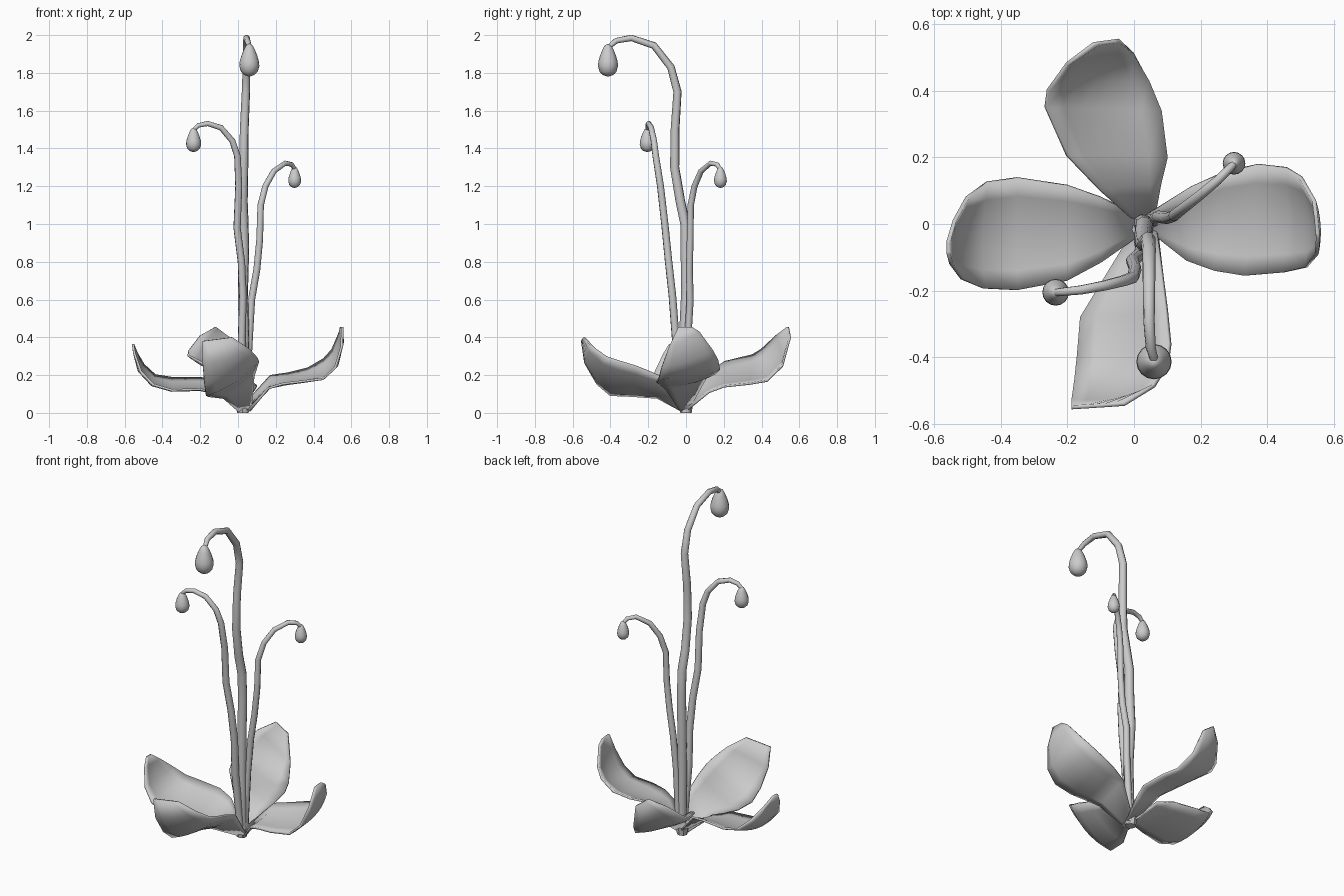
import bpy, bmesh, math
from mathutils import Vector

if "Cube" in bpy.data.objects:
    bpy.data.objects.remove(bpy.data.objects["Cube"])


def shade(ob, angle):
    bpy.ops.object.select_all(action='DESELECT')
    ob.select_set(True)
    bpy.context.view_layer.objects.active = ob
    bpy.ops.object.shade_smooth_by_angle(angle=math.radians(angle))


def finish(name, bm, angle=40):
    bmesh.ops.recalc_face_normals(bm, faces=bm.faces)
    me = bpy.data.meshes.new(name)
    bm.to_mesh(me)
    bm.free()
    ob = bpy.data.objects.new(name, me)
    bpy.context.collection.objects.link(ob)
    shade(ob, angle)
    return ob


# Leaf: rows between two edge lines, joined by a sagging cross-section
def leaf(name, edge_a, edge_b, sag=0.024, n=6):
    bm = bmesh.new()
    edge_a, edge_b = [Vector(p) for p in edge_a], [Vector(p) for p in edge_b]
    last = len(edge_a) - 1
    grid = []
    for i, (a, b) in enumerate(zip(edge_a, edge_b)):
        j, k = max(i - 1, 0), min(i + 1, last)
        along = (edge_a[k] + edge_b[k]) - (edge_a[j] + edge_b[j])
        normal = along.cross(b - a).normalized()   # points down / outward
        if normal.z > 0:
            normal = -normal
        depth = sag * min(1, (b - a).length / 0.27) ** 2 if 0 < i < last else 0
        grid.append([bm.verts.new(a.lerp(b, t / n) + normal * depth * 4 * (t / n) * (1 - t / n))
                     for t in range(n + 1)])
    for r0, r1 in zip(grid, grid[1:]):
        for t in range(n):
            bm.faces.new((r0[t], r0[t + 1], r1[t + 1], r1[t]))
    ob = finish(name, bm)
    mod = ob.modifiers.new("thickness", 'SOLIDIFY')
    mod.thickness = 0.012
    mod.offset = 0


# Stem: eight-sided tapered tube along a path
def stem(name, pts, r0, r1):
    cu = bpy.data.curves.new(name, 'CURVE')
    cu.dimensions = '3D'
    cu.bevel_depth = 1.0
    cu.bevel_resolution = 2
    cu.use_fill_caps = True
    sp = cu.splines.new('POLY')
    sp.points.add(len(pts) - 1)
    for i, p in enumerate(pts):
        sp.points[i].co = (*p, 1)
        f = i / (len(pts) - 1)
        sp.points[i].radius = r0 + (r1 - r0) * f ** 2
    ob = bpy.data.objects.new(name, cu)
    bpy.context.collection.objects.link(ob)
    bpy.ops.object.select_all(action='DESELECT')
    ob.select_set(True)
    bpy.context.view_layer.objects.active = ob
    bpy.ops.object.convert(target='MESH')
    ob = bpy.context.view_layer.objects.active
    # weld cap seams, then smooth
    bm = bmesh.new()
    bm.from_mesh(ob.data)
    bmesh.ops.remove_doubles(bm, verts=bm.verts, dist=1e-5)
    bm.to_mesh(ob.data)
    bm.free()
    shade(ob, 70)


# Bud: teardrop turned around z
def bud(name, x, y, z0, h, r, seg=16):
    prof = [(0.5, 0.05), (0.84, 0.15), (1, 0.32), (0.96, 0.46), (0.8, 0.63), (0.58, 0.8), (0.34, 0.94)]
    bm = bmesh.new()
    rings = [[bm.verts.new((x + r * f * math.cos(2 * math.pi * s / seg),
                            y + r * f * math.sin(2 * math.pi * s / seg), z0 + h * g))
              for s in range(seg)] for f, g in prof]
    bot, top = bm.verts.new((x, y, z0)), bm.verts.new((x, y, z0 + h))
    for s in range(seg):
        t = (s + 1) % seg
        bm.faces.new((bot, rings[0][t], rings[0][s]))
        bm.faces.new((top, rings[-1][s], rings[-1][t]))
        for a, b in zip(rings, rings[1:]):
            bm.faces.new((a[s], a[t], b[t], b[s]))
    finish(name, bm, 60)


leaf("leaf_right",
     [(.04, .03, .05), (.17, .11, .195), (.27, .155, .21), (.37, .178, .235), (.455, .168, .285), (.50, .14, .335), (.54, .07, .43), (.545, .03, .455)],
     [(.06, -.03, .01), (.16, -.11, .13), (.24, -.14, .155), (.33, -.155, .165), (.45, -.145, .18), (.515, -.13, .24), (.548, -.09, .35), (.552, -.04, .455)])
leaf("leaf_left",
     [(.02, -.03, .02), (-.10, -.115, .10), (-.20, -.17, .125), (-.35, -.198, .12), (-.45, -.193, .15), (-.515, -.165, .22), (-.548, -.12, .315), (-.556, -.09, .365)],
     [(.01, .03, .04), (-.10, .08, .165), (-.20, .115, .185), (-.35, .138, .185), (-.44, .125, .20), (-.50, .08, .255), (-.538, .01, .32), (-.556, -.05, .365)])
leaf("leaf_front",
     [(.07, -.02, .03), (.083, -.14, .195), (.098, -.26, .245), (.108, -.36, .275), (.10, -.42, .295), (.06, -.485, .34), (-.03, -.54, .40)],
     [(.0, -.02, .01), (-.08, -.15, .08), (-.16, -.28, .09), (-.17, -.40, .095), (-.178, -.47, .155), (-.187, -.53, .26), (-.188, -.55, .38)])
leaf("leaf_back",
     [(.0, .01, .04), (-.10, .10, .20), (-.20, .205, .27), (-.265, .35, .305), (-.258, .40, .335), (-.20, .48, .41), (-.12, .54, .455)],
     [(.06, .01, .02), (.08, .12, .11), (.10, .20, .14), (.082, .34, .155), (.045, .43, .17), (.0, .51, .25), (-.045, .55, .40)])

stem("stem_tall", [(.03, 0, .005), (.032, -.01, .4), (.026, .002, .65), (.032, -.002, .85), (.03, -.004, 1.0), (.026, -.03, 1.12),
                   (.03, -.06, 1.3), (.033, -.058, 1.5), (.042, -.045, 1.7), (.045, -.08, 1.83),
                   (.045, -.17, 1.945), (.045, -.29, 1.985), (.05, -.37, 1.97), (.06, -.405, 1.94)], .028, .013)
stem("stem_left", [(.03, -.015, .02), (.02, -.055, .4), (.026, -.072, .62), (.018, -.092, .8), (-.005, -.11, .98),
                   (.004, -.135, 1.2), (-.003, -.16, 1.36), (-.03, -.17, 1.44), (-.09, -.185, 1.51),
                   (-.16, -.198, 1.532), (-.21, -.203, 1.522), (-.233, -.205, 1.50)], .021, .011)
stem("stem_right", [(.04, .01, .02), (.06, .01, .4), (.072, .022, .6), (.10, .018, .76), (.115, .022, .92),
                    (.12, .025, 1.1), (.145, .045, 1.2), (.19, .08, 1.28), (.25, .13, 1.322),
                    (.285, .165, 1.315), (.30, .18, 1.29)], .019, .011)

bud("bud_tall", .06, -.413, 1.78, .175, .053)
bud("bud_left", -.235, -.205, 1.38, .13, .04)
bud("bud_right", .30, .182, 1.19, .115, .034)

# Small root plug where leaves and stems meet
bm = bmesh.new()
bmesh.ops.create_cone(bm, cap_ends=True, segments=8, radius1=.03, radius2=.038, depth=.05)
bmesh.ops.translate(bm, verts=bm.verts, vec=(.025, 0, .025))
finish("root_plug", bm)
